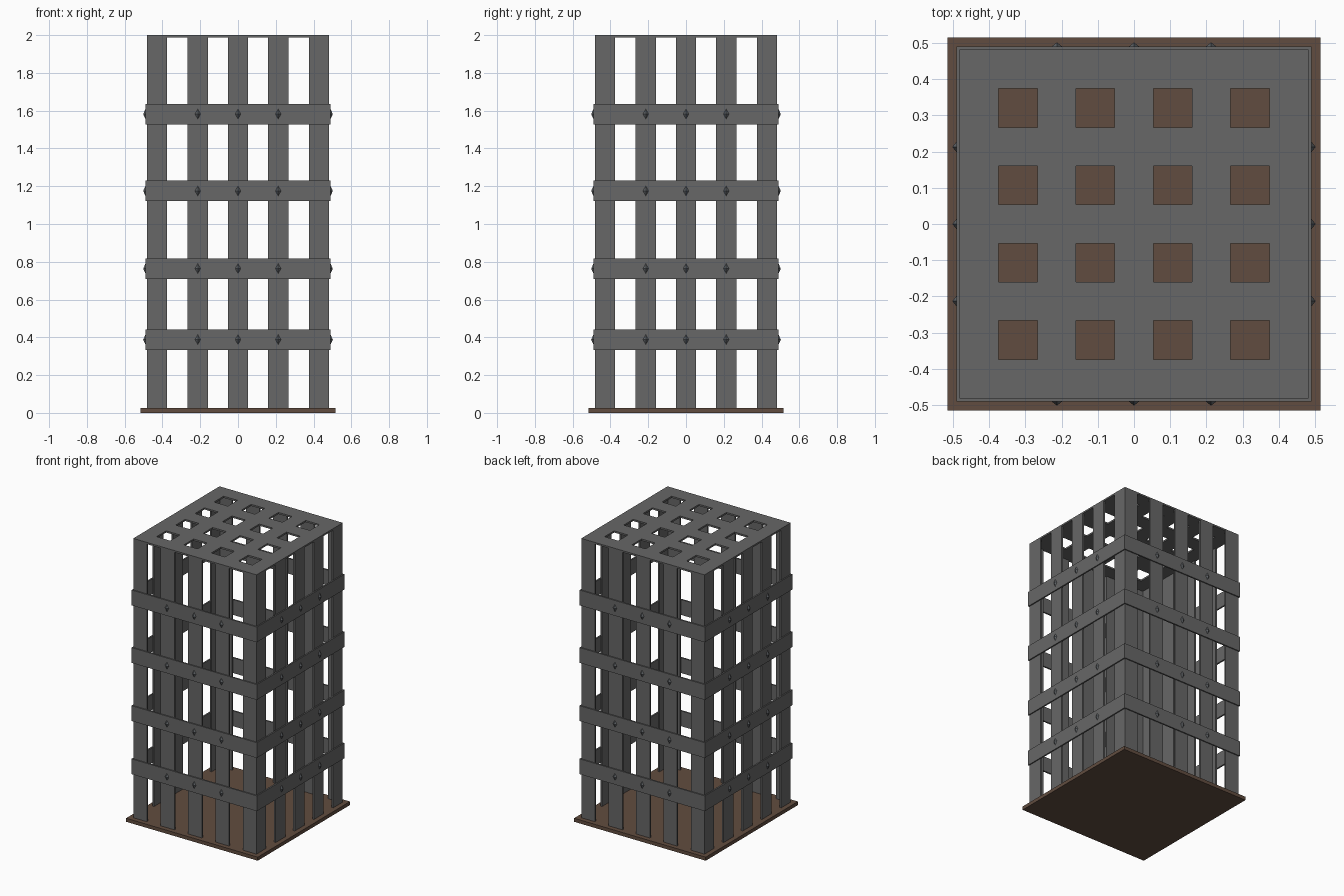
import bpy, bmesh, math
from mathutils import Matrix, Vector

if "Cube" in bpy.data.objects:
    bpy.data.objects.remove(bpy.data.objects["Cube"])


def material(name, rgb):
    m = bpy.data.materials.new(name)
    m.diffuse_color = (*rgb, 1)
    m.use_nodes = True
    m.node_tree.nodes["Principled BSDF"].inputs["Base Color"].default_value = m.diffuse_color
    return m


IRON = material("grey iron", (0.135, 0.135, 0.135))
RUST = material("brown base", (0.12, 0.073, 0.05))
STUD = material("dark steel", (0.115, 0.125, 0.135))

R = 0.482          # half width of the cage
T = 0.012          # plate thickness
BASE_Z, TOP_Z = 0.025, 2.0
EDGES = [-R, -0.375, -0.267, -0.16, -0.054, 0.054, 0.16, 0.267, 0.375, R]
BANDS = [0.388, 0.764, 1.175, 1.582]


def finish(name, bm, mat):
    bmesh.ops.recalc_face_normals(bm, faces=bm.faces[:])
    me = bpy.data.meshes.new(name)
    bm.to_mesh(me)
    bm.free()
    me.materials.append(mat)
    ob = bpy.data.objects.new(name, me)
    bpy.context.collection.objects.link(ob)
    return ob


def prism(bm, pts, z0, z1):
    """Extrude a flat outline from z0 to z1."""
    f = bm.faces.new([bm.verts.new((x, y, z0)) for x, y in pts])
    ext = bmesh.ops.extrude_face_region(bm, geom=[f])["geom"]
    bmesh.ops.translate(bm, vec=(0, 0, z1 - z0),
                        verts=[v for v in ext if isinstance(v, bmesh.types.BMVert)])


def rect(x0, x1, y0, y1):
    return [(x0, y0), (x1, y0), (x1, y1), (x0, y1)]


def four_sides(bm):
    """Repeat the front-side geometry on the other three sides."""
    src = bm.verts[:] + bm.edges[:] + bm.faces[:]
    for k in (1, 2, 3):
        new = bmesh.ops.duplicate(bm, geom=src)["geom"]
        bmesh.ops.rotate(bm, cent=(0, 0, 0), matrix=Matrix.Rotation(k * math.pi / 2, 3, 'Z'),
                         verts=[v for v in new if isinstance(v, bmesh.types.BMVert)])


# Base slab
bm = bmesh.new()
prism(bm, rect(-0.515, 0.515, -0.515, 0.515), 0, BASE_Z)
finish("base_plate", bm, RUST)

# Flat upright bars, three per side
bm = bmesh.new()
for i in (2, 4, 6):
    prism(bm, rect(EDGES[i], EDGES[i + 1], -R, -R + T), BASE_Z, TOP_Z - T)
four_sides(bm)
finish("upright_bars", bm, IRON)

# Angled corner posts
bm = bmesh.new()
c, i = -0.375, -R + T
prism(bm, [(-R, -R), (c, -R), (c, i), (i, i), (i, c), (-R, c)], BASE_Z, TOP_Z - T)
four_sides(bm)
finish("corner_posts", bm, IRON)

# Top lattice: a grid with every odd cell left open
bm = bmesh.new()
grid = [[bm.verts.new((x, y, TOP_Z)) for y in EDGES] for x in EDGES]
for a in range(9):
    for b in range(9):
        if not (a % 2 and b % 2):
            bm.faces.new((grid[a][b], grid[a + 1][b], grid[a + 1][b + 1], grid[a][b + 1]))
top = finish("top_lattice", bm, IRON)
if top.data.polygons[0].normal.z < 0:
    top.data.flip_normals()
mod = top.modifiers.new("thickness", 'SOLIDIFY')
mod.thickness = T
mod.offset = -1

# Horizontal bands, mitred at the corners
bm = bmesh.new()
o, n = 0.49, 0.479
for z in BANDS:
    prism(bm, [(-o, -o), (o, -o), (n, -n), (-n, -n)], z - 0.054, z + 0.054)
four_sides(bm)
bmesh.ops.remove_doubles(bm, verts=bm.verts[:], dist=1e-5)
inner = [f for f in bm.faces if abs(f.normal.z) < 0.1 and
         abs(abs(f.normal.x) - abs(f.normal.y)) < 0.1]
bmesh.ops.delete(bm, geom=inner, context='FACES_ONLY')
finish("horizontal_bands", bm, IRON)

# Pointed studs where bands cross the bars
bm = bmesh.new()
for z in BANDS:
    for x in (-0.213, 0, 0.213):
        c = Vector((x, -o, z))
        ring = [bm.verts.new(c + Vector(d)) for d in
                ((0.015, 0, 0), (0, 0, 0.026), (-0.015, 0, 0), (0, 0, -0.026))]
        tip = bm.verts.new(c + Vector((0, -0.012, 0)))
        bm.faces.new(ring)
        for k in range(4):
            bm.faces.new((ring[k], ring[(k + 1) % 4], tip))
four_sides(bm)
finish("studs", bm, STUD)
